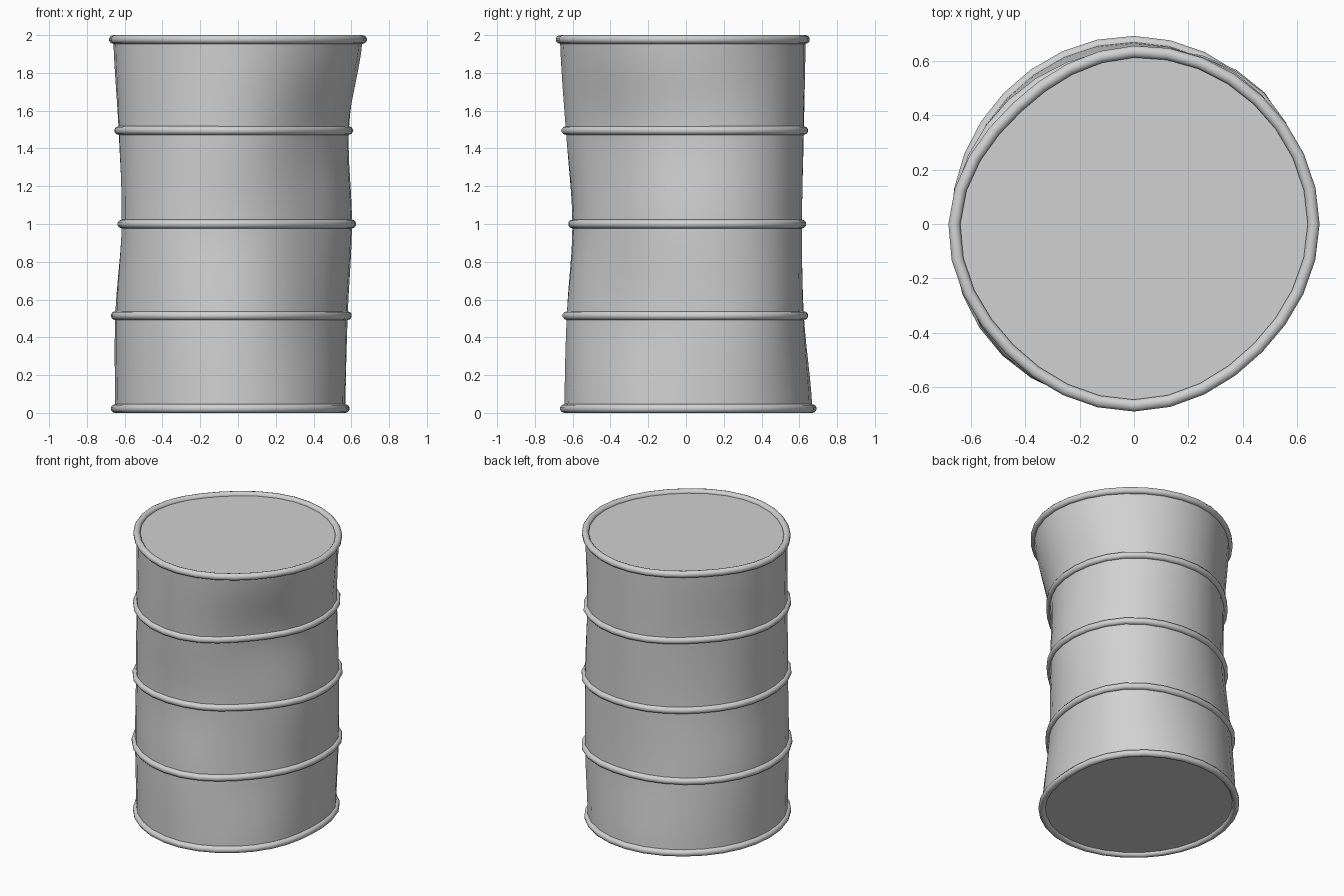
import bpy, bmesh, math

cube = bpy.data.objects.get("Cube")
if cube:
    bpy.data.objects.remove(cube, do_unlink=True)

SIDES, STEPS, TUBE = 32, 6, 0.023

# Hoop heights, and the outer radius every 45 degrees (dented drum)
HEIGHTS = [0.023, 0.515, 1.0, 1.495, 1.977]
RADII = [
    [.590, .665, .692, .680, .674, .677, .667, .618],
    [.595, .682, .647, .650, .673, .685, .654, .573],
    [.621, .680, .637, .605, .638, .683, .618, .560],
    [.605, .669, .647, .600, .655, .679, .659, .567],
    [.683, .667, .656, .630, .683, .672, .690, .667],
]


def smooth(p, t):
    """Catmull-Rom blend of four values."""
    a, b, c, d = p
    return b + t / 2 * (c - a + t * (2*a - 5*b + 4*c - d + t * (3*(b - c) + d - a)))


def around(row):
    """Hoop radius for each side, blended around the drum."""
    out = []
    for i in range(SIDES):
        k, t = divmod(i * 8 / SIDES, 1)
        out.append(smooth([row[(int(k) + j) % 8] for j in (-1, 0, 1, 2)], t) - TUBE)
    return out


def point(i, r, z):
    a = 2 * math.pi * i / SIDES
    return (r * math.cos(a), r * math.sin(a), z)


def bridge(bm, lower, upper):
    n = len(lower)
    for i in range(n):
        j = (i + 1) % n
        bm.faces.new((lower[i], lower[j], upper[j], upper[i]))


def finish(bm, name):
    bmesh.ops.recalc_face_normals(bm, faces=bm.faces[:])
    mesh = bpy.data.meshes.new(name)
    bm.to_mesh(mesh)
    bm.free()
    mesh.materials.append(grey)
    obj = bpy.data.objects.new(name, mesh)
    bpy.context.collection.objects.link(obj)
    bpy.ops.object.select_all(action='DESELECT')
    obj.select_set(True)
    bpy.context.view_layer.objects.active = obj
    bpy.ops.object.shade_smooth_by_angle(angle=math.radians(50))


grey = bpy.data.materials.new("grey_metal")
grey.use_nodes = True
colour = (0.64, 0.64, 0.64, 1)
grey.diffuse_color = colour
grey.node_tree.nodes["Principled BSDF"].inputs["Base Color"].default_value = colour

hoops = [around(row) for row in RADII]

# Drum wall, blended between the hoops, with flat lids
bm = bmesh.new()
loops = []
last = len(HEIGHTS) - 1
for s in range(last * STEPS + 1):
    k = min(s // STEPS, last - 1)
    t = s / STEPS - k
    near = [hoops[min(max(k + j, 0), last)] for j in (-1, 0, 1, 2)]
    z = HEIGHTS[k] + (HEIGHTS[k + 1] - HEIGHTS[k]) * t
    loops.append([bm.verts.new(point(i, smooth([h[i] for h in near], t), z))
                  for i in range(SIDES)])
for lower, upper in zip(loops, loops[1:]):
    bridge(bm, lower, upper)
bm.faces.new(loops[0])
bm.faces.new(loops[-1])
finish(bm, "drum_body")

# Round hoops following the dented wall
names = ["bottom_rim", "lower_hoop", "middle_hoop", "upper_hoop", "top_rim"]
for name, z, radii in zip(names, HEIGHTS, hoops):
    bm = bmesh.new()
    rings = []
    for c in range(10):
        a = 2 * math.pi * (c + 0.5) / 10
        rings.append([bm.verts.new(point(i, radii[i] + TUBE * math.cos(a),
                                         z + TUBE * math.sin(a)))
                      for i in range(SIDES)])
    for c in range(10):
        bridge(bm, rings[c], rings[(c + 1) % 10])
    finish(bm, name)
